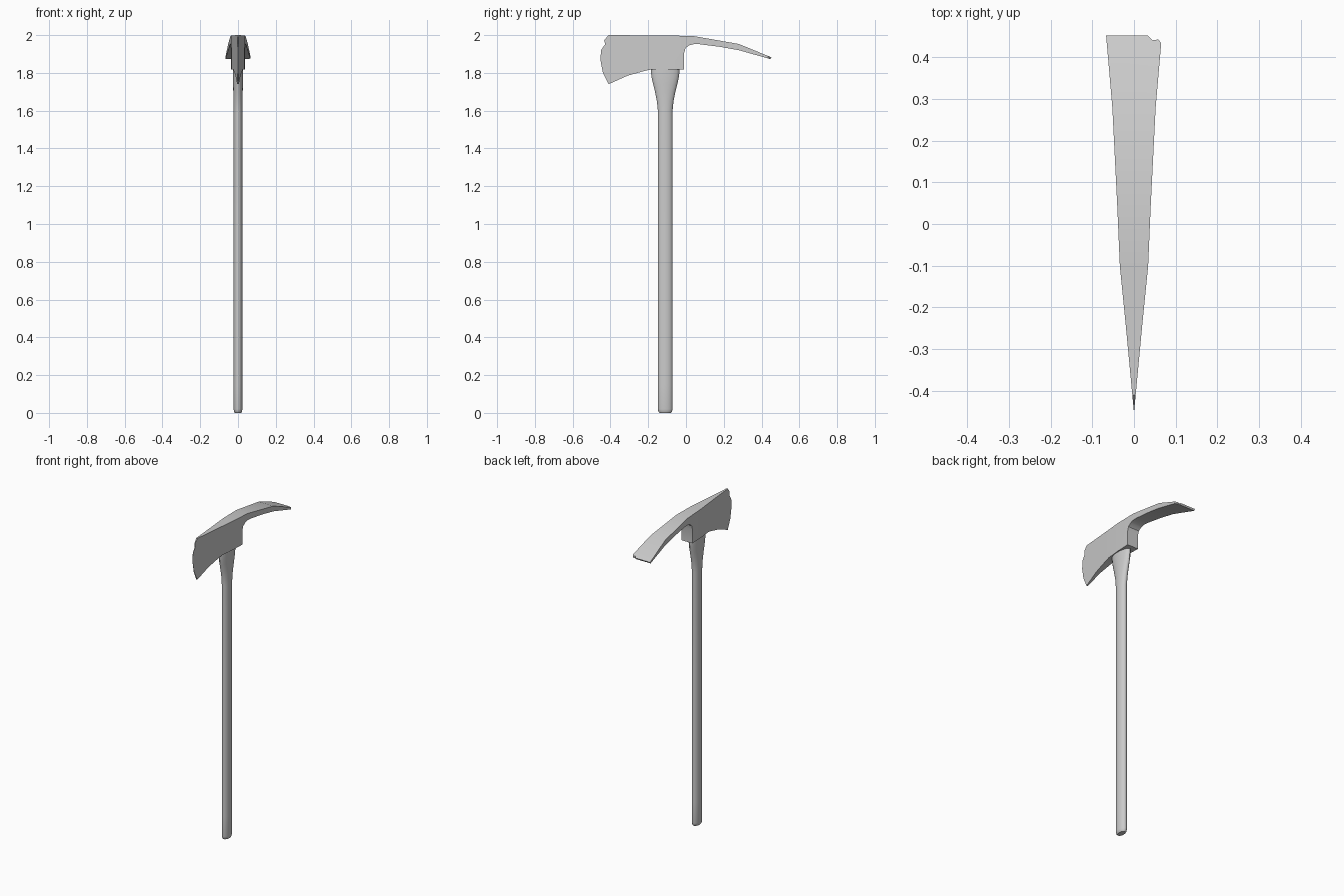
import bpy, bmesh, math

if "Cube" in bpy.data.objects:
    bpy.data.objects.remove(bpy.data.objects["Cube"])


def add_object(name, bm):
    bmesh.ops.recalc_face_normals(bm, faces=bm.faces)
    me = bpy.data.meshes.new(name)
    bm.to_mesh(me)
    bm.free()
    ob = bpy.data.objects.new(name, me)
    bpy.context.collection.objects.link(ob)
    return ob


def prism(points, to_3d, vec):
    """Extrude a 2D outline along a vector."""
    bm = bmesh.new()
    face = bm.faces.new([bm.verts.new(to_3d(*p)) for p in points])
    ext = bmesh.ops.extrude_face_region(bm, geom=[face])["geom"]
    bmesh.ops.translate(bm, vec=vec, verts=[g for g in ext if isinstance(g, bmesh.types.BMVert)])
    return bm


def smooth(ob, angle):
    bpy.ops.object.select_all(action='DESELECT')
    ob.select_set(True)
    bpy.context.view_layer.objects.active = ob
    bpy.ops.object.shade_smooth_by_angle(angle=math.radians(angle))


# Half-width of the head along y: sharp blade, wide adze end
WIDTHS = [(-0.453, 0.0), (-0.23, 0.021), (-0.1, 0.034), (0.04, 0.04), (0.28, 0.052), (0.453, 0.067)]


def half_width(y):
    for (y0, w0), (y1, w1) in zip(WIDTHS, WIDTHS[1:]):
        if y <= y1:
            return w0 + (w1 - w0) * max(0, y - y0) / (y1 - y0)
    return WIDTHS[-1][1]


# Axe head: side profile (y, z), sliced at width stations, then tapered
profile = [
    (-0.41, 2.0), (-0.1, 1.998), (0.04, 1.995), (0.28, 1.953), (0.453, 1.882), (0.447, 1.873),
    (0.28, 1.92), (0.18, 1.938), (0.07, 1.952), (0.04, 1.952), (0.015, 1.945), (-0.003, 1.93),
    (-0.01, 1.905), (-0.01, 1.817), (-0.19, 1.817), (-0.22, 1.81), (-0.31, 1.785), (-0.41, 1.74),
    (-0.44, 1.80), (-0.453, 1.868), (-0.45, 1.92), (-0.428, 1.952), (-0.433, 1.973)]
bm = prism(profile, lambda y, z: (-1, y, z), (2, 0, 0))
for y, _ in WIDTHS[1:-1]:
    bmesh.ops.bisect_plane(bm, geom=bm.verts[:] + bm.edges[:] + bm.faces[:],
                           plane_co=(0, y, 0), plane_no=(0, 1, 0))
for v in bm.verts:
    v.co.x *= half_width(v.co.y)
bmesh.ops.remove_doubles(bm, verts=bm.verts, dist=1e-5)
head = add_object("axe_head", bm)

# Chipped corner of the adze end
chip = [(0.031, 0.47), (0.031, 0.455), (0.045, 0.441), (0.058, 0.443), (0.067, 0.433), (0.09, 0.425), (0.09, 0.47)]
cutter = add_object("chip_cutter", prism(chip, lambda x, y: (x, y, 1.8), (0, 0, 0.2)))
cutter.hide_render = True
mod = head.modifiers.new("chip", 'BOOLEAN')
mod.operation = 'DIFFERENCE'
mod.solver = 'EXACT'
mod.object = cutter
bpy.context.view_layer.objects.active = head
bpy.ops.object.modifier_apply(modifier=mod.name)
bpy.data.objects.remove(cutter)
smooth(head, 25)

# Handle: lofted oval rings (z, x radius, y radius), flared under the head
rings = [(0.0, 0.017, 0.03), (0.006, 0.021, 0.036), (0.02, 0.0235, 0.039), (0.15, 0.0235, 0.039),
         (1.0, 0.0235, 0.039), (1.60, 0.0235, 0.039), (1.65, 0.024, 0.044), (1.70, 0.025, 0.054),
         (1.74, 0.026, 0.064), (1.77, 0.027, 0.071), (1.80, 0.027, 0.075), (1.83, 0.027, 0.075)]
SIDES = 20
bm = bmesh.new()
loops = []
for z, rx, ry in rings:
    loop = []
    for i in range(SIDES):
        a = 2 * math.pi * i / SIDES
        loop.append(bm.verts.new((rx * math.cos(a), -0.11 + ry * math.sin(a), z)))
    loops.append(loop)
for a, b in zip(loops, loops[1:]):
    for i in range(SIDES):
        j = (i + 1) % SIDES
        bm.faces.new((a[i], a[j], b[j], b[i]))
bm.faces.new(loops[0])
bm.faces.new(loops[-1])
smooth(add_object("handle", bm), 40)
